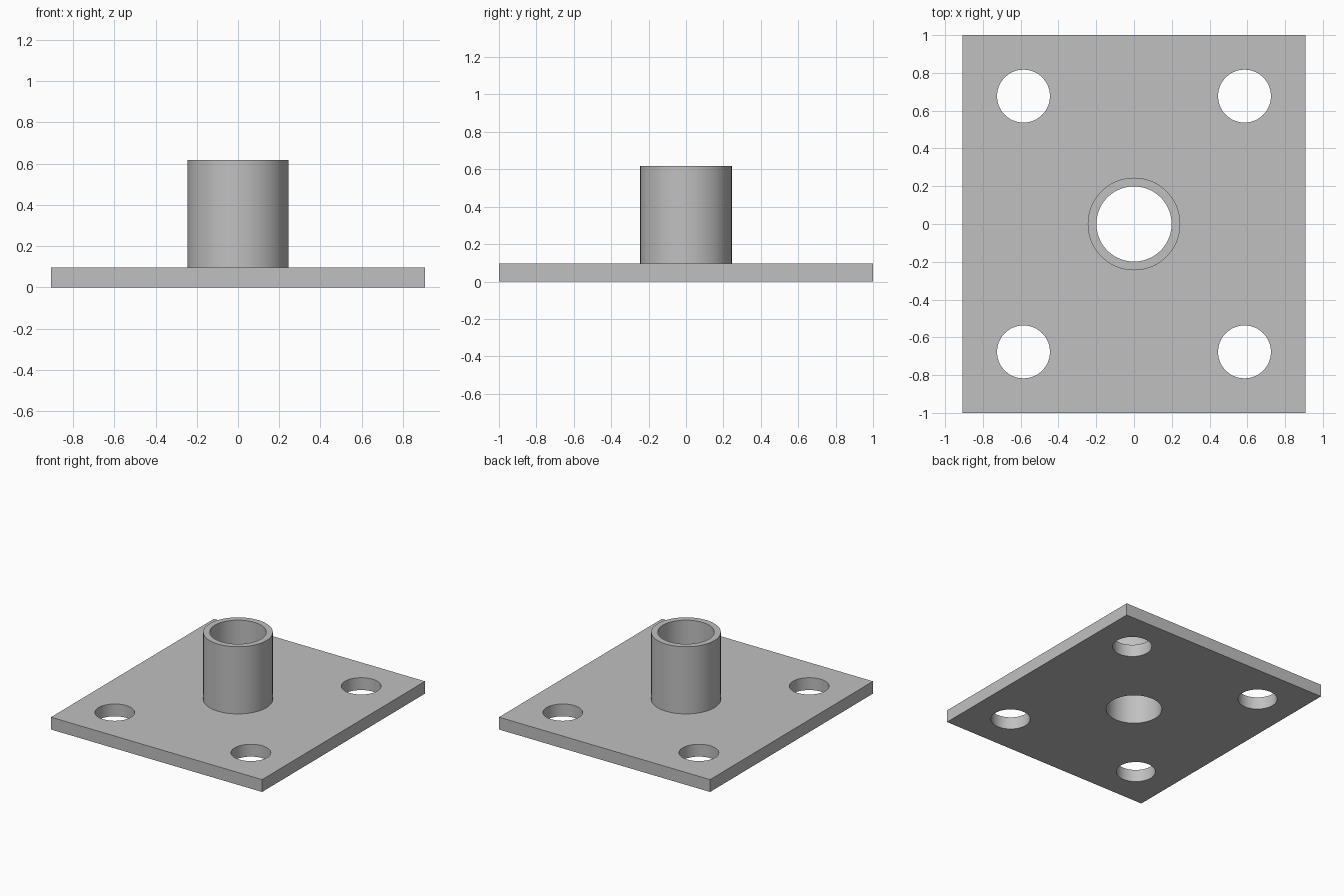
import bpy
import bmesh

cube = bpy.data.objects.get("Cube")
if cube:
    bpy.data.objects.remove(cube, do_unlink=True)

# Overall dimensions
WIDTH, DEPTH, THICK = 1.814, 2.0, 0.096
TOP = 0.618
TUBE_R, BORE_R = 0.245, 0.199
HOLE_R, HOLE_X, HOLE_Y = 0.14, 0.585, 0.677
SEGMENTS = 72

# Plain grey metal
GREY = (0.53, 0.53, 0.53, 1.0)
metal = bpy.data.materials.new("grey_metal")
metal.use_nodes = True
metal.diffuse_color = GREY
metal.node_tree.nodes["Principled BSDF"].inputs["Base Color"].default_value = GREY


def cylinder(name, radius, bottom, top, x=0, y=0):
    bpy.ops.mesh.primitive_cylinder_add(
        vertices=SEGMENTS, radius=radius, depth=top - bottom,
        location=(x, y, (bottom + top) / 2))
    obj = bpy.context.object
    obj.name = name
    return obj


def drill(obj, radius, x=0, y=0):
    cutter = cylinder("hole_cutter", radius, -0.2, TOP + 0.2, x, y)
    cutter.hide_render = True
    mod = obj.modifiers.new("hole", "BOOLEAN")
    mod.operation = "DIFFERENCE"
    mod.solver = "EXACT"
    mod.object = cutter
    bpy.context.view_layer.objects.active = obj
    bpy.ops.object.modifier_apply(modifier=mod.name)
    bpy.data.objects.remove(cutter, do_unlink=True)


def finish(obj):
    obj.data.materials.clear()
    obj.data.materials.append(metal)
    bpy.ops.object.select_all(action="DESELECT")
    obj.select_set(True)
    bpy.context.view_layer.objects.active = obj
    bpy.ops.object.shade_smooth_by_angle()


# Base plate with four corner holes and the central bore
bpy.ops.mesh.primitive_cube_add(size=1, location=(0, 0, THICK / 2))
plate = bpy.context.object
plate.name = "base_plate"
plate.scale = (WIDTH, DEPTH, THICK)
bpy.ops.object.transform_apply(location=False, rotation=False, scale=True)
for sx in (-1, 1):
    for sy in (-1, 1):
        drill(plate, HOLE_R, sx * HOLE_X, sy * HOLE_Y)
drill(plate, BORE_R)
finish(plate)

# Upright tube, open where it meets the plate
tube = cylinder("upright_tube", TUBE_R, THICK, TOP)
drill(tube, BORE_R)
bm = bmesh.new()
bm.from_mesh(tube.data)
hidden = [f for f in bm.faces if f.normal.z < -0.9]
bmesh.ops.delete(bm, geom=hidden, context="FACES")
bm.to_mesh(tube.data)
bm.free()
finish(tube)
